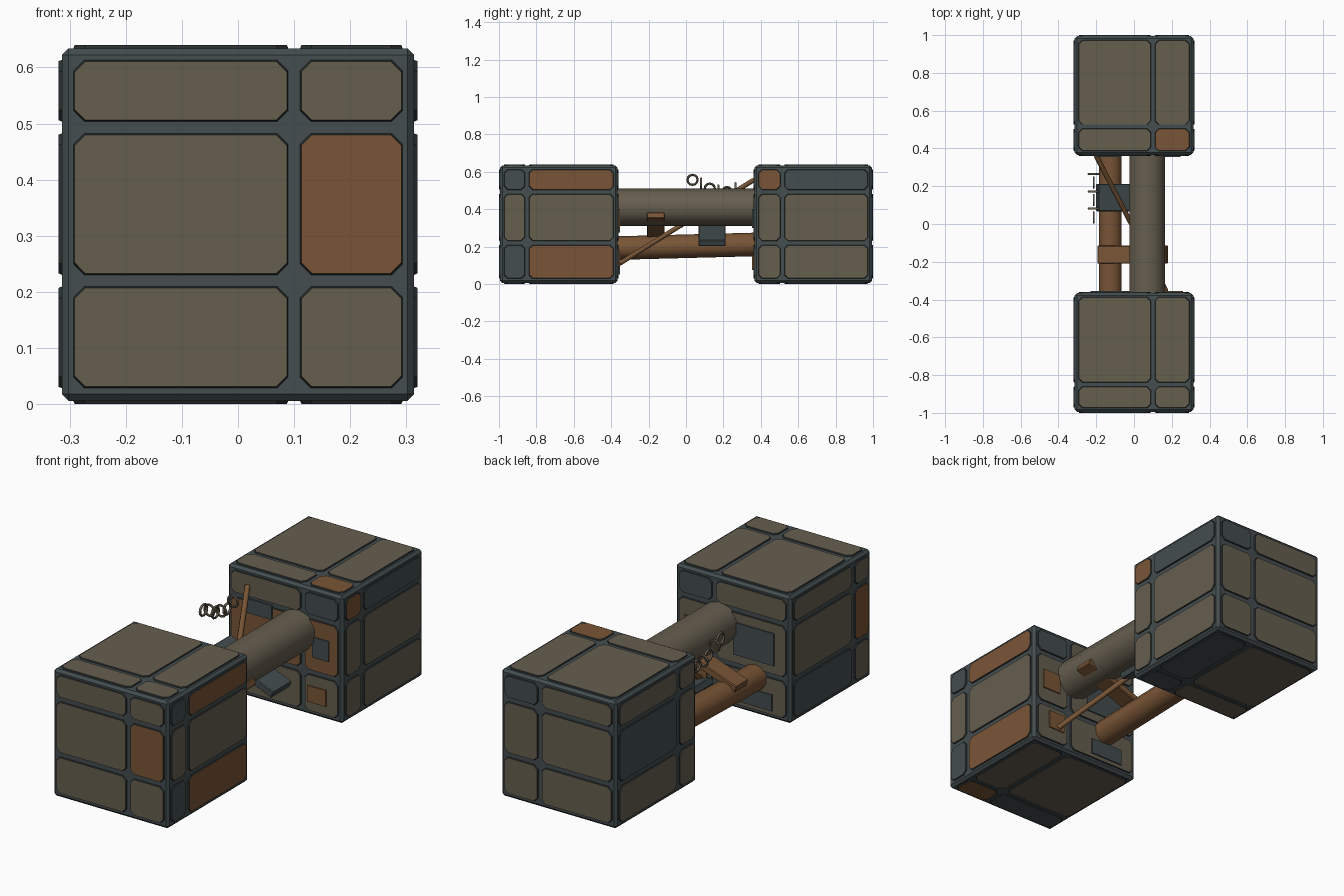
import bpy, bmesh, math
from mathutils import Vector, Matrix

if "Cube" in bpy.data.objects:
    bpy.data.objects.remove(bpy.data.objects["Cube"])


def mat(name, rgb):
    m = bpy.data.materials.new(name)
    lin = [((c / 255 + 0.055) / 1.055) ** 2.4 for c in rgb]
    m.diffuse_color = (*lin, 1)
    m.use_nodes = True
    m.node_tree.nodes["Principled BSDF"].inputs["Base Color"].default_value = m.diffuse_color
    return m


BROWN = mat("grey_brown_metal", (102, 94, 79))
RUST = mat("rust_metal", (121, 85, 54))
SLATE = mat("slate_metal", (67, 77, 79))
DARK = mat("dark_rim", (40, 45, 46))
CODE = {"B": 0, "R": 1, "S": 2}


def finish(name, bm, mats):
    bmesh.ops.recalc_face_normals(bm, faces=bm.faces)
    me = bpy.data.meshes.new(name)
    bm.to_mesh(me)
    bm.free()
    for m in mats:
        me.materials.append(m)
    ob = bpy.data.objects.new(name, me)
    bpy.context.collection.objects.link(ob)
    return ob


def smooth(ob):
    bpy.context.view_layer.objects.active = ob
    ob.select_set(True)
    bpy.ops.object.shade_smooth_by_angle(angle=math.radians(60))
    ob.select_set(False)


def octagon(u0, u1, v0, v1, c):
    return [(u0 + c, v0), (u1 - c, v0), (u1, v0 + c), (u1, v1 - c),
            (u1 - c, v1), (u0 + c, v1), (u0, v1 - c), (u0, v0 + c)]


def place(axis, u, v, w):
    # (u, v) run along the remaining two axes in x, y, z order
    return {0: (w, u, v), 1: (u, w, v), 2: (u, v, w)}[axis]


def panel_face(name, axis, w_in, w_out, us, vs, rows):
    # grid of chamfered plates with dark sloped rims
    bm = bmesh.new()
    g, e = 0.008, 0.005
    for j, row in enumerate(rows):
        for i, code in enumerate(row):
            a, b, c, d = us[i] + g, us[i + 1] - g, vs[j] + g, vs[j + 1] - g
            low = [bm.verts.new(place(axis, u, v, w_in)) for u, v in octagon(a, b, c, d, 0.02)]
            top = [bm.verts.new(place(axis, u, v, w_out))
                   for u, v in octagon(a + e, b - e, c + e, d - e, 0.019)]
            bm.faces.new(low).material_index = 3
            bm.faces.new(top).material_index = CODE[code]
            for k in range(8):
                n = (k + 1) % 8
                bm.faces.new((low[k], low[n], top[n], top[k])).material_index = 3
    finish(name, bm, [BROWN, RUST, SLATE, DARK])


def box(name, loc, size, m, tilt=0, bevel=0.0):
    bm = bmesh.new()
    bmesh.ops.create_cube(bm, size=1)
    bmesh.ops.scale(bm, verts=bm.verts, vec=size)
    if bevel:
        bmesh.ops.bevel(bm, geom=bm.edges[:], offset=bevel, segments=1, affect="EDGES")
    bmesh.ops.transform(bm, verts=bm.verts,
                        matrix=Matrix.Translation(loc) @ Matrix.Rotation(tilt, 4, "Y"))
    return finish(name, bm, [m])


def rod(name, p, q, r, sides, m):
    p, q = Vector(p), Vector(q)
    d = q - p
    bm = bmesh.new()
    bmesh.ops.create_cone(bm, cap_ends=True, segments=sides, radius1=r, radius2=r, depth=d.length)
    rot = d.to_track_quat("Z", "Y").to_matrix().to_4x4()
    bmesh.ops.transform(bm, verts=bm.verts, matrix=Matrix.Translation((p + q) / 2) @ rot)
    smooth(finish(name, bm, [m]))


def torus(name, loc, R, r, axis, m, nu=12, nv=6):
    bm = bmesh.new()
    rings = []
    for i in range(nu):
        a = 2 * math.pi * i / nu
        ring = []
        for j in range(nv):
            b = 2 * math.pi * j / nv
            k = R + r * math.cos(b)
            o = place(axis, k * math.cos(a), k * math.sin(a), r * math.sin(b))
            ring.append(bm.verts.new(Vector(loc) + Vector(o)))
        rings.append(ring)
    for i in range(nu):
        s, t = rings[i], rings[(i + 1) % nu]
        for j in range(nv):
            n = (j + 1) % nv
            bm.faces.new((s[j], t[j], t[n], s[n]))
    smooth(finish(name, bm, [m]))


# Two panelled blocks: colour rows run from low to high v
XS = [-0.304, 0.10, 0.304]
ZS = [0.018, 0.22, 0.493, 0.624]
BLOCKS = {
    "front": (-0.68, [-0.984, -0.85, -0.376], {
        "front": ["BB", "BR", "BB"], "back": ["BB", "BB", "BS"],
        "right": ["SR", "BB", "SR"], "left": ["BS", "RB", "BB"],
        "top": ["BB", "BB"], "bottom": ["SR", "BB"]}),
    "back": (0.68, [0.376, 0.515, 0.984], {
        "front": ["BB", "RR", "BS"], "back": ["BB", "BB", "BS"],
        "right": ["BB", "BB", "RS"], "left": ["BB", "BS", "BB"],
        "top": ["BR", "BB"], "bottom": ["BS", "BS"]}),
}
for key, (cy, YS, rows) in BLOCKS.items():
    box(key + "_block_frame", (0, cy, 0.32), (0.628, 0.628, 0.628), SLATE, bevel=0.012)
    for side, axis, sign, c, us, vs in (
            ("front", 1, -1, cy, XS, ZS), ("back", 1, 1, cy, XS, ZS),
            ("right", 0, 1, 0, YS, ZS), ("left", 0, -1, 0, YS, ZS),
            ("top", 2, 1, 0.32, XS, YS), ("bottom", 2, -1, 0.32, XS, YS)):
        panel_face(f"{key}_block_{side}_panels", axis, c + sign * 0.308, c + sign * 0.32,
                   us, vs, rows[side])

# Pipes joining the blocks
rod("main_pipe", (0.07, -0.38, 0.41), (0.07, 0.38, 0.41), 0.1, 10, BROWN)
rod("lower_pipe", (-0.125, -0.38, 0.192), (-0.125, 0.38, 0.212), 0.063, 10, RUST)
rod("diagonal_rod", (0.17, -0.355, 0.11), (-0.2, 0.36, 0.555), 0.013, 8, RUST)


def cross_plate(name, a, b, y, width, thick, m):
    # slanted plate between two (x, z) points
    dx, dz = b[0] - a[0], b[1] - a[1]
    box(name, ((a[0] + b[0]) / 2, y, (a[1] + b[1]) / 2),
        (math.hypot(dx, dz), width, thick), m, tilt=-math.atan2(dz, dx), bevel=0.004)


cross_plate("rust_strap", (-0.19, 0.24), (0.176, 0.368), -0.162, 0.095, 0.034, RUST)
cross_plate("slate_bracket", (-0.195, 0.36), (0.14, 0.217), 0.14, 0.145, 0.034, SLATE)

# Patch plates on the inner faces: x, z, width, height
for i, (x, z, w, h, m) in enumerate([(0.20, 0.35, 0.09, 0.10, SLATE),
                                     (0.18, 0.115, 0.10, 0.08, RUST),
                                     (-0.135, 0.46, 0.14, 0.07, SLATE)]):
    box(f"back_block_patch_{i}", (x, 0.358, z), (w, 0.008, h), m)
for i, (x, z, w, h, m) in enumerate([(-0.12, 0.355, 0.22, 0.16, SLATE),
                                     (-0.13, 0.09, 0.18, 0.08, SLATE),
                                     (0.21, 0.35, 0.10, 0.10, RUST),
                                     (0.18, 0.14, 0.09, 0.09, RUST)]):
    box(f"front_block_patch_{i}", (x, -0.358, z), (w, 0.008, h), m)

# Broken chain of alternating links
for i, z in enumerate([0.557, 0.538, 0.51, 0.5, 0.492, 0.512]):
    torus(f"chain_link_{i}", (-0.213, 0.035 + 0.046 * i, z), 0.027, 0.006, i % 2, BROWN)
